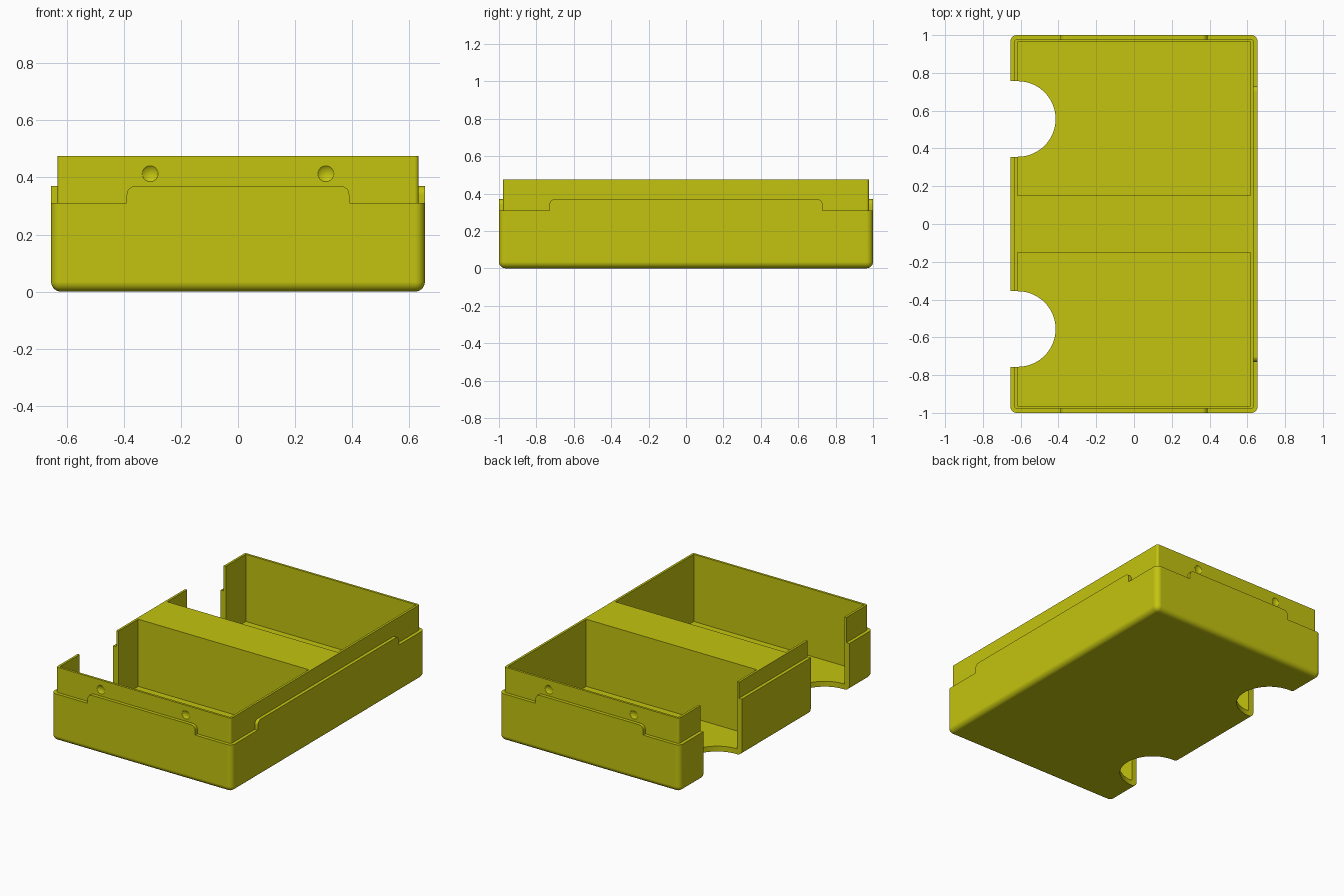
import bpy, bmesh, math
from mathutils import Matrix

if "Cube" in bpy.data.objects:
    bpy.data.objects.remove(bpy.data.objects["Cube"], do_unlink=True)

HALF_X, HALF_Y, TOP = 0.655, 1.0, 0.475
LIP_INSET, WALL, FLOOR = 0.022, 0.037, 0.035
STEP_LOW, STEP_HIGH = 0.31, 0.37

yellow = bpy.data.materials.new("yellow plastic")
yellow.use_nodes = True
colour = (0.55, 0.55, 0.005, 1)
yellow.diffuse_color = colour
yellow.node_tree.nodes["Principled BSDF"].inputs["Base Color"].default_value = colour


def add_object(name, bm):
    bmesh.ops.recalc_face_normals(bm, faces=bm.faces[:])
    mesh = bpy.data.meshes.new(name)
    bm.to_mesh(mesh)
    bm.free()
    mesh.materials.append(yellow)
    obj = bpy.data.objects.new(name, mesh)
    bpy.context.collection.objects.link(obj)
    return obj


def box(name, x0, x1, y0, y1, z0, z1, radius=0, round_bottom=False):
    """Box with optional rounded upright edges and bottom edges."""
    bm = bmesh.new()
    bmesh.ops.create_cube(bm, size=1)
    for v in bm.verts:
        v.co = (x1 if v.co.x > 0 else x0, y1 if v.co.y > 0 else y0, z1 if v.co.z > 0 else z0)
    if radius:
        edges = []
        for e in bm.edges:
            za, zb = (v.co.z for v in e.verts)
            if abs(za - zb) > 1e-5 or (round_bottom and max(za, zb) < z0 + 1e-5):
                edges.append(e)
        bmesh.ops.bevel(bm, geom=edges, offset=radius, segments=7, profile=0.5, affect='EDGES')
    return add_object(name, bm)


def prism(name, outline, start, end, matrix=Matrix()):
    """Extrude a flat outline along z, then place it with a matrix."""
    bm = bmesh.new()
    face = bm.faces.new([bm.verts.new((x, y, start)) for x, y in outline])
    made = bmesh.ops.extrude_face_region(bm, geom=[face])["geom"]
    for v in made:
        if isinstance(v, bmesh.types.BMVert):
            v.co.z = end
    bmesh.ops.transform(bm, matrix=matrix, verts=bm.verts[:])
    return add_object(name, bm)


def arc(cx, cy, radius, a0, a1, steps):
    angles = [math.radians(a0 + (a1 - a0) * i / steps) for i in range(steps + 1)]
    return [(cx + radius * math.cos(a), cy + radius * math.sin(a)) for a in angles]


def cut(target, cutter):
    cutter.hide_render = True
    mod = target.modifiers.new("cut", 'BOOLEAN')
    mod.operation, mod.solver, mod.object = 'DIFFERENCE', 'EXACT', cutter
    bpy.context.view_layer.objects.active = target
    bpy.ops.object.modifier_apply(modifier=mod.name)
    bpy.data.objects.remove(cutter, do_unlink=True)


def band_outline(half, r=0.03):
    """Raised rim section with rounded upper corners."""
    return ([(-half, 0.2), (half, 0.2)]
            + arc(half - r, STEP_HIGH - r, r, 0, 90, 6)
            + arc(r - half, STEP_HIGH - r, r, 90, 180, 6))


# Solid tray with rounded base
tray = box("tray", -HALF_X, HALF_X, -HALF_Y, HALF_Y, 0, TOP, 0.035, True)

# Stepped rim: everything outside the lip, above the raised and lowered rim
step = box("step_cutter", -2, 2, -2, 2, STEP_LOW, 1)
lip_x, lip_y = HALF_X - LIP_INSET, HALF_Y - LIP_INSET
cut(step, box("lip", -lip_x, lip_x, -lip_y, lip_y, 0.1, 1.5, 0.014))
upright = Matrix.Rotation(math.pi / 2, 4, 'X')
sideways = Matrix.Rotation(math.pi / 2, 4, 'Z') @ upright
cut(step, prism("end_band", band_outline(0.39), -3, 3, upright))
cut(step, prism("side_band", band_outline(0.73), -3, 3, sideways))
cut(tray, step)

for side in (-1, 1):
    # Compartments either side of the solid divider
    near, far = sorted((side * 0.15, side * (HALF_Y - WALL)))
    cut(tray, box("pocket", WALL - HALF_X, HALF_X - WALL, near, far, FLOOR, 1))
    # Thumb openings through wall and floor
    y = side * 0.556
    outline = [(-1, y - 0.2)] + arc(-0.615, y, 0.2, -90, 90, 40) + [(-1, y + 0.2)]
    cut(tray, prism("thumb_opening", outline, -1, 1))
    # Shallow catch dimples on the end walls
    for x in (-0.308, 0.308):
        bm = bmesh.new()
        bmesh.ops.create_uvsphere(bm, u_segments=48, v_segments=32, radius=0.044)
        bmesh.ops.translate(bm, vec=(x, side * (lip_y + 0.034), 0.413), verts=bm.verts[:])
        cut(tray, add_object("dimple", bm))

# Soft shading on the rounded edges only
bpy.ops.object.select_all(action='DESELECT')
tray.select_set(True)
bpy.context.view_layer.objects.active = tray
bpy.ops.object.shade_smooth_by_angle(angle=math.radians(30))
weighted = tray.modifiers.new("even shading", 'WEIGHTED_NORMAL')
weighted.keep_sharp = True
